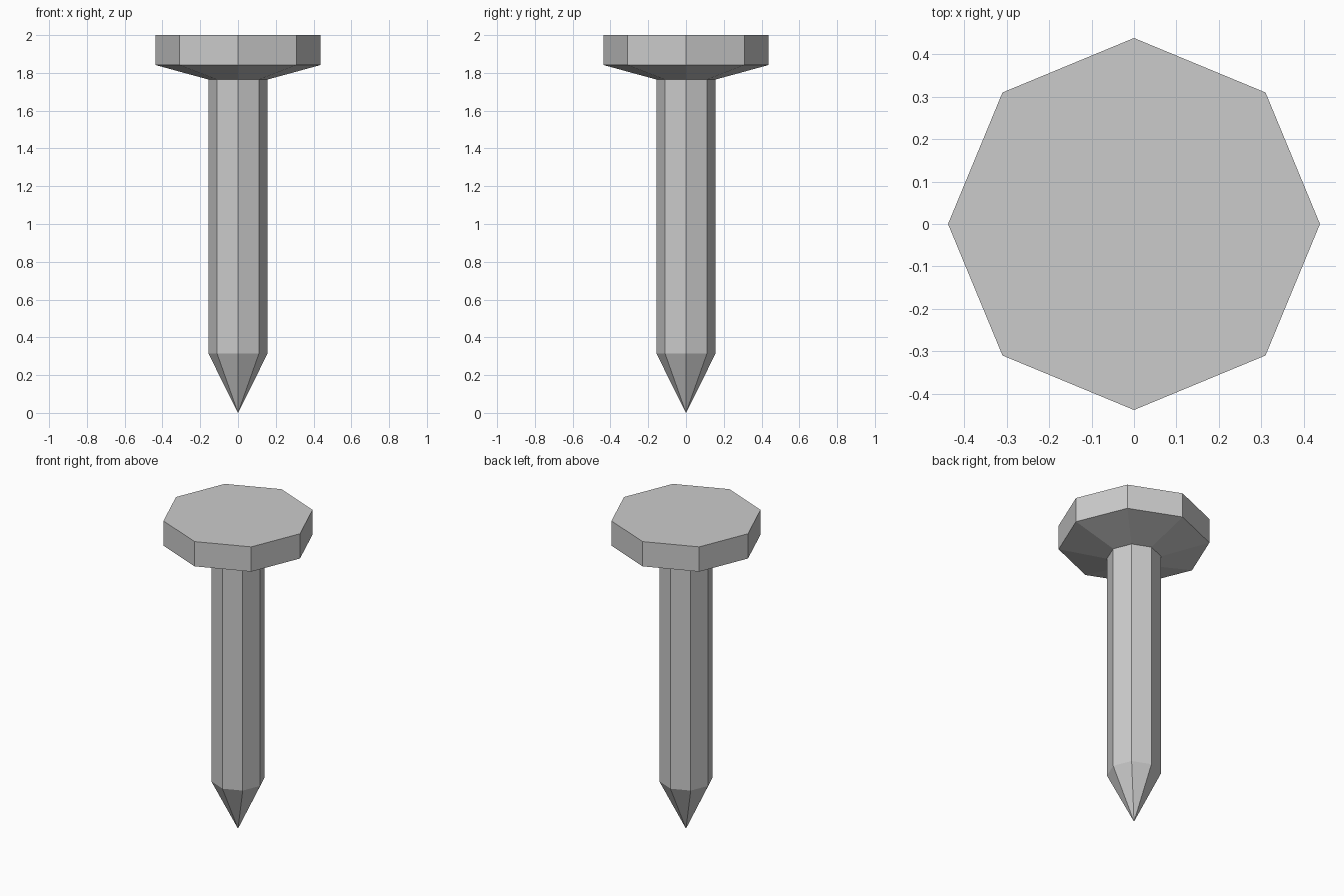
import bpy
import bmesh
from math import cos, sin, pi

SIDES = 8

default = bpy.data.objects.get("Cube")
if default:
    bpy.data.objects.remove(default, do_unlink=True)

# Plain grey metal
steel = bpy.data.materials.new("grey_steel")
steel.use_nodes = True
colour = (0.6, 0.6, 0.6, 1)
steel.diffuse_color = colour
steel.node_tree.nodes["Principled BSDF"].inputs["Base Color"].default_value = colour


def lathe(name, profile):
    """Flat-faced solid from (radius, height) pairs, bottom to top."""
    bm = bmesh.new()
    rings = []
    for radius, z in profile:
        count = SIDES if radius else 1
        rings.append([bm.verts.new((radius * cos(2 * pi * i / SIDES),
                                    radius * sin(2 * pi * i / SIDES), z))
                      for i in range(count)])
    for low, high in zip(rings, rings[1:]):
        for i in range(SIDES):
            j = (i + 1) % SIDES
            if len(low) == 1:
                bm.faces.new((low[0], high[j], high[i]))
            else:
                bm.faces.new((low[i], low[j], high[j], high[i]))
    bm.faces.new(rings[-1])
    bmesh.ops.recalc_face_normals(bm, faces=bm.faces)
    mesh = bpy.data.meshes.new(name)
    bm.to_mesh(mesh)
    bm.free()
    mesh.materials.append(steel)
    obj = bpy.data.objects.new(name, mesh)
    bpy.context.collection.objects.link(obj)
    return obj


# One continuous nail: point, shank, flared collar, flat head
lathe("nail", [(0, 0), (0.157, 0.315), (0.157, 1.765), (0.438, 1.842), (0.438, 2)])
